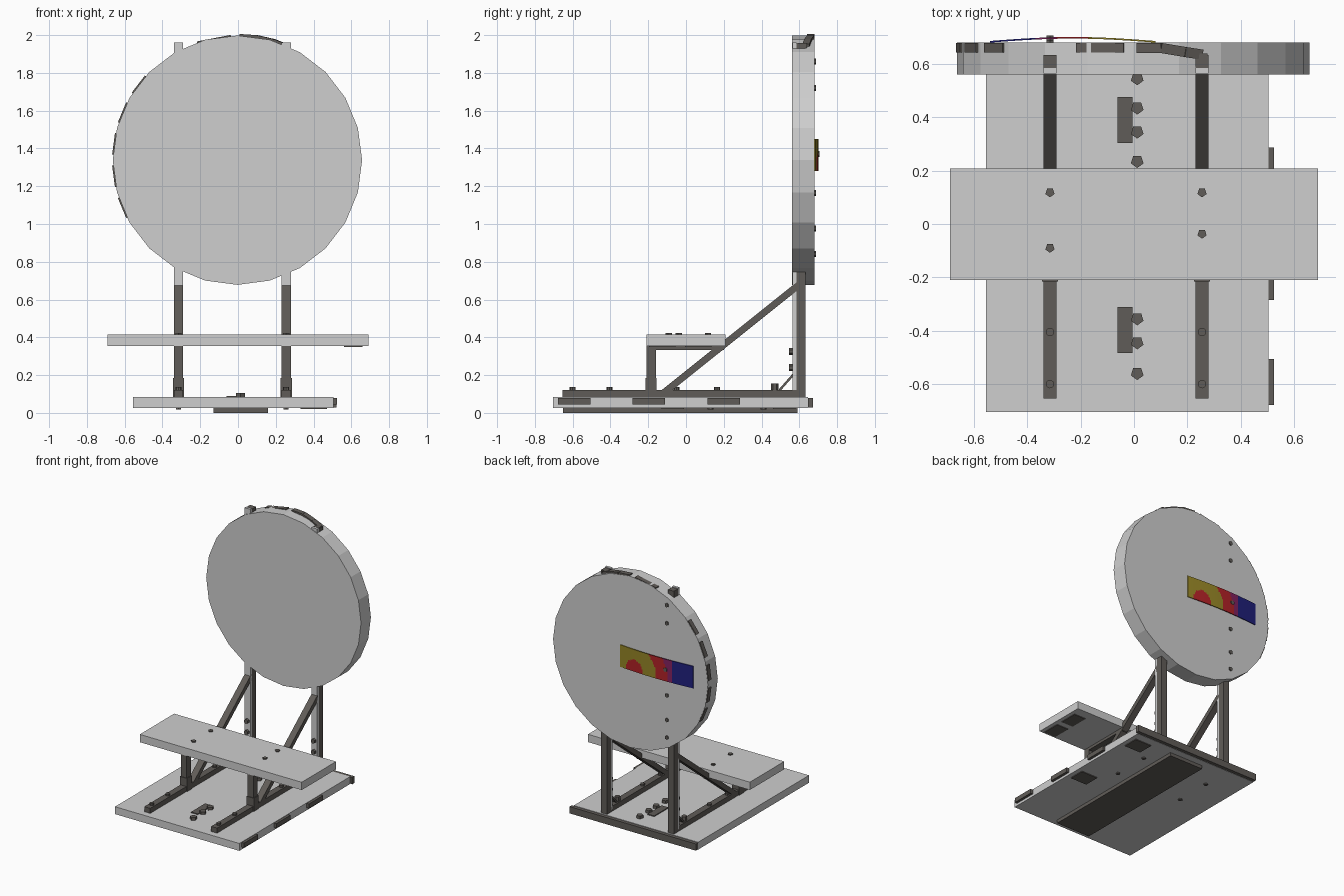
import bpy, bmesh, math
from mathutils import Vector, Matrix

if "Cube" in bpy.data.objects:
    bpy.data.objects.remove(bpy.data.objects["Cube"])


def material(name, rgb):
    m = bpy.data.materials.new(name)
    m.diffuse_color = (*rgb, 1)
    m.use_nodes = True
    m.node_tree.nodes["Principled BSDF"].inputs["Base Color"].default_value = m.diffuse_color
    return m


GREY = material("light grey", (0.62, 0.62, 0.62))
DARK = material("dark metal", (0.118, 0.108, 0.098))
YELLOW = material("ochre yellow", (0.31, 0.24, 0.02))
RED = material("red", (0.45, 0.016, 0.02))
PURPLE = material("purple", (0.23, 0.016, 0.12))
BLUE = material("navy blue", (0.015, 0.015, 0.21))


def finish(name, bm, *mats):
    bmesh.ops.recalc_face_normals(bm, faces=bm.faces)
    me = bpy.data.meshes.new(name)
    bm.to_mesh(me)
    bm.free()
    for m in mats:
        me.materials.append(m)
    ob = bpy.data.objects.new(name, me)
    bpy.context.collection.objects.link(ob)
    return ob


def box(name, mat, x0, x1, y0, y1, z0, z1):
    bm = bmesh.new()
    mtx = Matrix.Translation(((x0 + x1) / 2, (y0 + y1) / 2, (z0 + z1) / 2))
    mtx = mtx @ Matrix.Diagonal((x1 - x0, y1 - y0, z1 - z0, 1))
    bmesh.ops.create_cube(bm, size=1, matrix=mtx)
    return finish(name, bm, mat)


def beam(name, mat, a, b, width, height):
    """Square bar running from a to b."""
    a, b = Vector(a), Vector(b)
    d = b - a
    rot = d.to_track_quat('Y', 'Z').to_matrix().to_4x4()
    bm = bmesh.new()
    mtx = Matrix.Translation((a + b) / 2) @ rot @ Matrix.Diagonal((width, d.length, height, 1))
    bmesh.ops.create_cube(bm, size=1, matrix=mtx)
    return finish(name, bm, mat)


def cylinder(name, mat, centre, axis, radius, depth, sides):
    bm = bmesh.new()
    rot = Vector(axis).to_track_quat('Z', 'Y').to_matrix().to_4x4()
    bmesh.ops.create_cone(bm, cap_ends=True, segments=sides, radius1=radius, radius2=radius,
                          depth=depth, matrix=Matrix.Translation(centre) @ rot)
    return finish(name, bm, mat)


UP, BACK = (0, 0, 1), (0, 1, 0)

# Boards: base and seat
box("base_board", GREY, -0.555, 0.505, -0.705, 0.645, 0.026, 0.083)
box("seat_board", GREY, -0.69, 0.69, -0.21, 0.208, 0.355, 0.415)
box("base_skid", DARK, -0.13, 0.16, -0.65, 0.59, 0.0, 0.026)
box("rear_beam", DARK, -0.555, 0.522, 0.645, 0.672, 0.028, 0.08)

# Round backboard, 24 sides
CX, CZ, R = -0.003, 1.338, 0.66
bm = bmesh.new()
bmesh.ops.create_cone(bm, cap_ends=True, segments=24, radius1=R, radius2=R, depth=0.12,
                      matrix=Matrix.Translation((CX, 0.62, CZ)) @ Matrix.Rotation(math.pi / 2, 4, 'X'))
finish("round_backboard", bm, GREY)

# Two matching side frames
for side, x in (("left", -0.315), ("right", 0.255)):
    w = 0.025
    box(side + "_floor_rail", DARK, x - w, x + w, -0.655, 0.60, 0.083, 0.122)
    box(side + "_seat_post", DARK, x - w, x + w, -0.21, -0.16, 0.122, 0.336)
    box(side + "_post_socket", DARK, x - 0.03, x + 0.03, -0.215, -0.155, 0.083, 0.185)
    box(side + "_seat_rail", DARK, x - w, x + w, -0.21, 0.20, 0.334, 0.355)
    beam(side + "_diagonal_brace", DARK, (x, -0.12, 0.105), (x, 0.60, 0.68), 0.05, 0.036)
    box(side + "_back_post", DARK, x - w, x + w, 0.585, 0.633, 0.083, 1.955)
    box(side + "_back_post_facing", GREY, x - w, x + w, 0.565, 0.585, 0.10, 1.96)
    beam(side + "_corner_brace", DARK, (x, 0.495, 0.12), (x, 0.57, 0.205), 0.03, 0.012)
    for y in (-0.6, -0.405, -0.05, 0.165):
        cylinder(side + "_rail_bolt", DARK, (x, y, 0.128), UP, 0.016, 0.018, 8)
    cylinder(side + "_rail_knob", DARK, (x, 0.47, 0.138), UP, 0.02, 0.036, 6)
    for z in (0.24, 0.325):
        cylinder(side + "_post_bolt", DARK, (x, 0.556, z), BACK, 0.018, 0.022, 6)
    for y in ((0.118, -0.09) if x < 0 else (0.118, -0.037)):
        cylinder(side + "_seat_bolt", DARK, (x, y, 0.417), UP, 0.018, 0.012, 5)
    for y in (0.13, 0.41):
        cylinder(side + "_underside_bolt", DARK, (x, y, 0.024), UP, 0.015, 0.012, 6)

# Bolts and plates on the base board
for y in (0.545, 0.435, 0.345, 0.235, -0.355, -0.445, -0.56):
    cylinder("base_bolt", DARK, (0.012, y, 0.093), UP, 0.025, 0.024, 5)
for y in (0.39, -0.397):
    box("base_top_plate", DARK, -0.062, -0.005, y - 0.086, y + 0.086, 0.08, 0.09)
for y in (-0.592, -0.198, 0.2):
    box("base_edge_plate", DARK, 0.50, 0.525, y - 0.086, y + 0.086, 0.045, 0.08)
for y in (-0.07, 0.52):
    box("base_underside_plate", DARK, 0.33, 0.47, y - 0.06, y + 0.06, 0.02, 0.03)
for y in (-0.125, 0.065):
    box("seat_underside_plate", DARK, 0.56, 0.66, y - 0.07, y + 0.07, 0.35, 0.358)

# Bolts through the back of the round board
for z in (1.86, 1.72, 1.165, 0.975, 0.84):
    cylinder("backboard_bolt", DARK, (-0.315, 0.682, z), BACK, 0.016, 0.012, 6)
cylinder("decal_bolt", DARK, (-0.315, 0.695, 1.37), BACK, 0.016, 0.022, 6)


def rim(deg, y, r=R):
    a = math.radians(deg)
    return Vector((CX + r * math.cos(a), y, CZ + r * math.sin(a)))


# Small plates around the rim
for deg in (101, 142.5, 157.5, 172.5, 187.5, 202.5):
    half = 8 if deg < 120 else 5
    a, b = rim(deg - half, 0.66, R - 0.003), rim(deg + half, 0.66, R - 0.003)
    bm = bmesh.new()
    d, n = (b - a).normalized(), rim(deg, 0, 1) - Vector((CX, 0, CZ))
    rot = Matrix((d, n, d.cross(n))).transposed().to_4x4()
    bmesh.ops.create_cube(bm, size=1, matrix=Matrix.Translation((a + b) / 2) @ rot
                          @ Matrix.Diagonal(((b - a).length, 0.014, 0.036, 1)))
    finish("rim_plate", bm, DARK)

# Bent strap from the rim top to the right post
path = [rim(89, 0.66, R - 0.002), rim(81, 0.66, R), rim(73, 0.645, R), rim(67, 0.635, R - 0.002)]
for a, b in zip(path, path[1:]):
    beam("rim_strap", DARK, a, b, 0.038, 0.02)
box("strap_end_block", DARK, 0.23, 0.275, 0.59, 0.64, 1.92, 1.958)

# Bowed colour panel on the back, coloured by distance from a point on its lower edge
NX, NZ = 62, 18
X0, X1, Z0, Z1 = -0.54, 0.08, 1.28, 1.45


def bow(x):
    return 0.683 + 0.015 * math.sin(math.pi * (x - X0) / (X1 - X0))


bm = bmesh.new()
grid = [[bm.verts.new((x, bow(x), Z0 + (Z1 - Z0) * j / NZ)) for j in range(NZ + 1)]
        for x in (X0 + (X1 - X0) * i / NX for i in range(NX + 1))]
for i in range(NX):
    for j in range(NZ):
        f = bm.faces.new((grid[i][j], grid[i][j + 1], grid[i + 1][j + 1], grid[i + 1][j]))
        c = f.calc_center_median()
        r = math.hypot(c.x + 0.045, c.z - 1.30)
        if c.x < -0.37:
            f.material_index = 3
        elif r < 0.072:
            f.material_index = 1
        elif r < 0.19 or c.x > -0.045:
            f.material_index = 0
        else:
            f.material_index = 1 if r < 0.285 else 2
panel = finish("colour_panel", bm, YELLOW, RED, PURPLE, BLUE)
solid = panel.modifiers.new("thickness", 'SOLIDIFY')
solid.thickness = 0.006
solid.offset = 0
